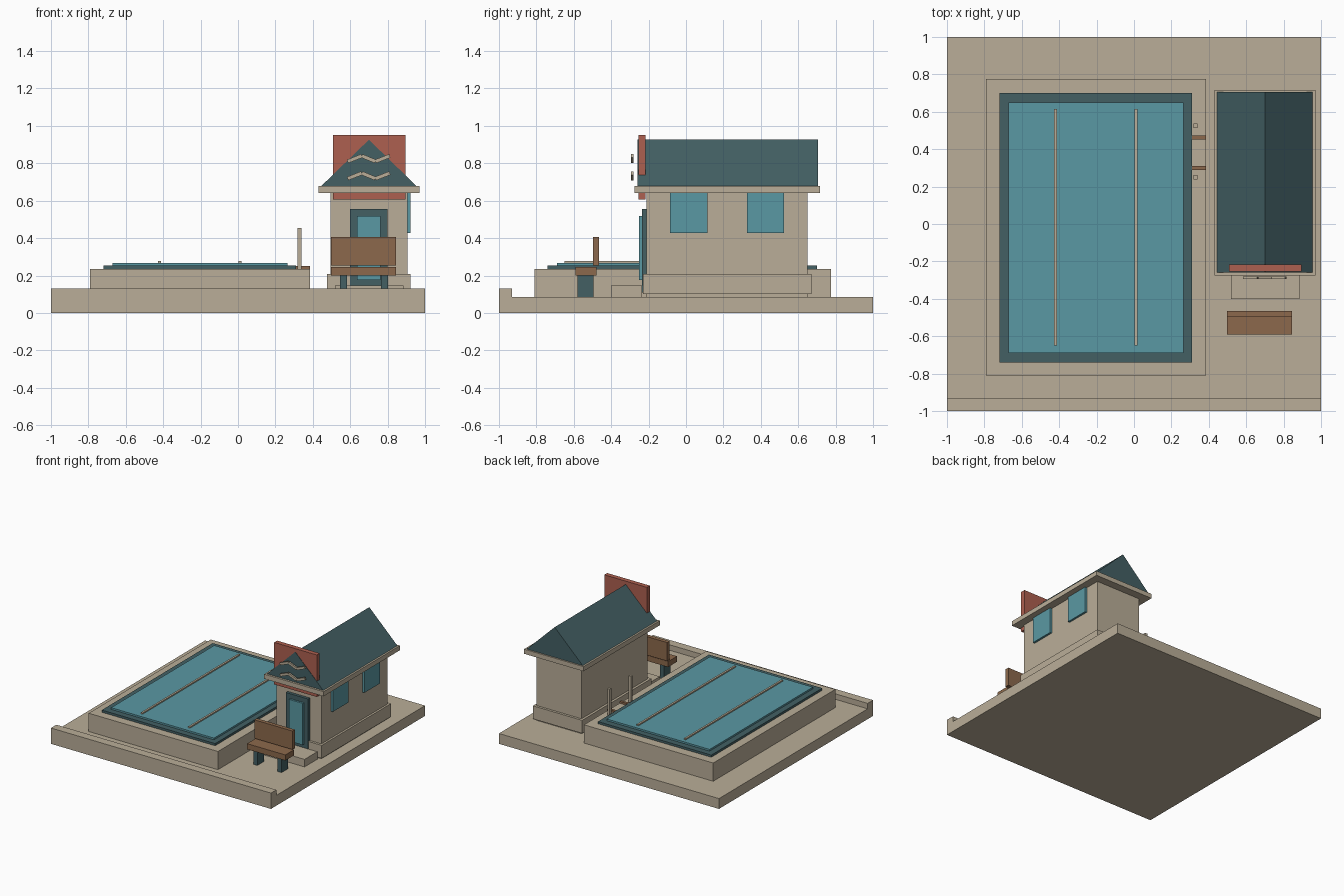
import bpy, math
from mathutils import Matrix, Vector

cube = bpy.data.objects.get("Cube")
if cube:
    bpy.data.objects.remove(cube, do_unlink=True)


def material(name, rgb):
    """Flat material from an 0-255 sRGB colour."""
    lin = [((c / 255 + 0.055) / 1.055) ** 2.4 for c in rgb] + [1]
    m = bpy.data.materials.new(name)
    m.use_nodes = True
    m.diffuse_color = lin
    bsdf = m.node_tree.nodes["Principled BSDF"]
    bsdf.inputs["Base Color"].default_value = lin
    bsdf.inputs["Roughness"].default_value = 0.9
    return m


SAND = material("sand", (186, 174, 152))
SLATE = material("slate", (67, 96, 100))
WATER = material("water_blue", (90, 152, 163))
RED = material("brick_red", (174, 96, 80))
WOOD = material("wood", (140, 105, 76))


def mesh_object(name, verts, faces, mat):
    me = bpy.data.meshes.new(name)
    me.from_pydata(verts, [], faces)
    me.materials.append(mat)
    ob = bpy.data.objects.new(name, me)
    bpy.context.collection.objects.link(ob)
    return ob


def prism(name, profile, y0, y1, mat):
    """Extrude an x-z profile, listed anticlockwise from the front, along y."""
    n = len(profile)
    verts = [(x, y, z) for y in (y0, y1) for x, z in profile]
    sides = [((i + 1) % n, i, i + n, (i + 1) % n + n) for i in range(n)]
    caps = [tuple(range(n)), tuple(reversed(range(n, 2 * n)))]
    return mesh_object(name, verts, sides + caps, mat)


def box(name, x, y, z, mat):
    profile = [(x[0], z[0]), (x[1], z[0]), (x[1], z[1]), (x[0], z[1])]
    return prism(name, profile, y[0], y[1], mat)


# Ground slab with front kerb
box("ground_slab", (-1, 1), (-1, 1), (0, 0.085), SAND)
box("front_kerb", (-1, 1), (-1, -0.93), (0.085, 0.13), SAND)

# Pool
box("pool_deck", (-0.79, 0.385), (-0.81, 0.775), (0.085, 0.235), SAND)
box("pool_rim", (-0.72, 0.31), (-0.74, 0.70), (0.235, 0.253), SLATE)
box("pool_water", (-0.67, 0.265), (-0.69, 0.65), (0.253, 0.267), WATER)
for i, x in enumerate((-0.42, 0.01)):
    box(f"lane_line_{i}", (x - 0.008, x + 0.008), (-0.65, 0.615), (0.267, 0.277), SAND)

# Pool ladder
for i, y in enumerate((0.25, 0.525)):
    box(f"ladder_post_{i}", (0.318, 0.34), (y - 0.011, y + 0.011), (0.235, 0.453), SAND)
for i, y in enumerate((0.30, 0.462)):
    box(f"ladder_step_{i}", (0.31, 0.385), (y - 0.011, y + 0.011), (0.235, 0.25), WOOD)

# House body
box("house_walls", (0.495, 0.905), (-0.21, 0.65), (0.085, 0.64), SAND)
box("house_plinth", (0.475, 0.922), (-0.23, 0.67), (0.1, 0.207), SAND)
box("roof_eaves", (0.43, 0.97), (-0.275, 0.717), (0.64, 0.678), SAND)
prism("roof", [(0.445, 0.678), (0.955, 0.678), (0.70, 0.926)], -0.258, 0.705, SLATE)
for i, y in enumerate((-0.085, 0.325)):
    box(f"side_window_{i}", (0.905, 0.922), (y, y + 0.2), (0.427, 0.64), WATER)

# Entrance
box("door_frame", (0.60, 0.80), (-0.234, -0.21), (0.11, 0.557), SLATE)
box("door_glass", (0.637, 0.763), (-0.25, -0.234), (0.175, 0.517), WATER)
box("door_step", (0.518, 0.885), (-0.40, -0.235), (0.085, 0.147), SAND)

# Sign board with two zigzag waves, each made of three bars
box("sign_board", (0.508, 0.895), (-0.255, -0.217), (0.607, 0.952), RED)
wave = [(0.586, 0.0), (0.662, 0.03), (0.735, 0.0), (0.812, 0.03)]
for row, base in enumerate((0.718, 0.81)):
    for i, (a, b) in enumerate(zip(wave, wave[1:])):
        mid = Vector(((a[0] + b[0]) / 2, 0, base + (a[1] + b[1]) / 2))
        half = math.dist(a, b) / 2
        bar = box(f"wave_{row}_{i}", (-half, half), (-0.294, -0.28), (-0.01, 0.01), SAND)
        angle = math.atan2(b[1] - a[1], b[0] - a[0])
        bar.data.transform(Matrix.Translation(mid) @ Matrix.Rotation(-angle, 4, "Y"))

# Bench
box("bench_seat", (0.497, 0.845), (-0.592, -0.478), (0.2, 0.246), WOOD)
box("bench_back", (0.497, 0.845), (-0.498, -0.466), (0.254, 0.406), WOOD)
for i, x in enumerate((0.545, 0.765)):
    box(f"bench_leg_{i}", (x, x + 0.037), (-0.58, -0.495), (0.085, 0.2), SLATE)
